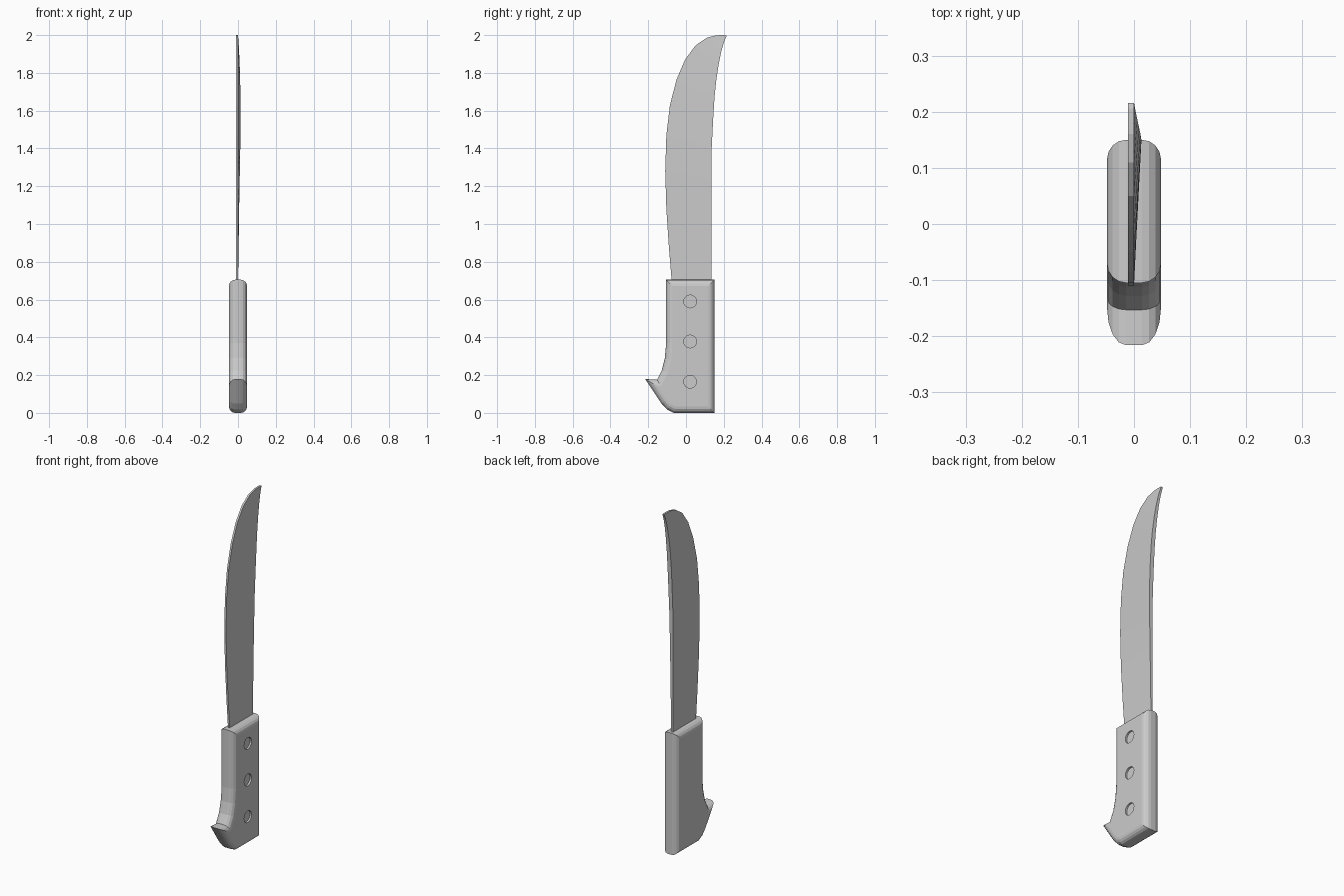
import bpy, bmesh, math

if "Cube" in bpy.data.objects:
    bpy.data.objects.remove(bpy.data.objects["Cube"])


def make_object(name, bm):
    bmesh.ops.recalc_face_normals(bm, faces=bm.faces)
    mesh = bpy.data.meshes.new(name)
    bm.to_mesh(mesh)
    bm.free()
    obj = bpy.data.objects.new(name, mesh)
    bpy.context.collection.objects.link(obj)
    return obj


# Handle: side profile (y, z) with a hooked pommel, extruded across x, outline rounded
HALF = 0.048
profile = [(0.15, 0.0), (0.15, 0.705), (-0.105, 0.705), (-0.105, 0.37),
           (-0.112, 0.29), (-0.128, 0.225), (-0.153, 0.176), (-0.216, 0.179),
           (-0.13, 0.05), (-0.1, 0.018), (-0.065, 0.0)]
bm = bmesh.new()
sides = [bm.faces.new([bm.verts.new((x, y, z)) for y, z in profile])
         for x in (-HALF, HALF)]
rim = [e for f in sides for e in f.edges]
n = len(profile)
a, b = (list(f.verts) for f in sides)
for i in range(n):
    j = (i + 1) % n
    bm.faces.new((a[i], a[j], b[j], b[i]))
bmesh.ops.recalc_face_normals(bm, faces=bm.faces)
bmesh.ops.bevel(bm, geom=rim, offset=0.034, offset_type='OFFSET', segments=4,
                profile=0.5, affect='EDGES', clamp_overlap=False)
handle = make_object("handle", bm)

# Rivet recesses on the right side of the handle
for z in (0.165, 0.378, 0.59):
    bpy.ops.mesh.primitive_cylinder_add(
        vertices=16, radius=0.034, depth=0.06,
        location=(HALF + 0.02, 0.022, z), rotation=(0, math.pi / 2, 0))
    cutter = bpy.context.object
    cutter.name = "rivet_cutter"
    cutter.hide_render = True
    bpy.context.view_layer.objects.active = handle
    cut = handle.modifiers.new("rivet_recess", 'BOOLEAN')
    cut.operation = 'DIFFERENCE'
    cut.solver = 'EXACT'
    cut.object = cutter
    bpy.ops.object.modifier_apply(modifier=cut.name)
    bpy.data.objects.remove(cutter)

# Blade: rows of (edge y, edge z, spine y, spine z, spine x), flat on the left side
rows = [(-0.075, 0.69, 0.135, 0.69, 0.0),
        (-0.09, 0.87, 0.135, 0.87, 0.003),
        (-0.104, 1.08, 0.135, 1.08, 0.006),
        (-0.11, 1.28, 0.135, 1.24, 0.009),
        (-0.104, 1.47, 0.136, 1.4, 0.012),
        (-0.085, 1.63, 0.144, 1.56, 0.013),
        (-0.05, 1.765, 0.151, 1.67, 0.013),
        (-0.005, 1.87, 0.16, 1.76, 0.0115),
        (0.05, 1.945, 0.172, 1.84, 0.009),
        (0.11, 1.986, 0.186, 1.91, 0.006),
        (0.16, 1.999, 0.2, 1.96, 0.003),
        (0.206, 2.0, 0.216, 1.998, 0.0)]
BACK = -0.011
bm = bmesh.new()
rings = [[bm.verts.new(p) for p in ((BACK, ey, ez), (0, ey, ez), (sx, sy, sz), (BACK, sy, sz))]
         for ey, ez, sy, sz, sx in rows]
for lo, hi in zip(rings, rings[1:]):
    for i in range(4):
        j = (i + 1) % 4
        bm.faces.new((lo[i], lo[j], hi[j], hi[i]))
bm.faces.new(rings[0])
bm.faces.new(rings[-1])
make_object("blade", bm)
